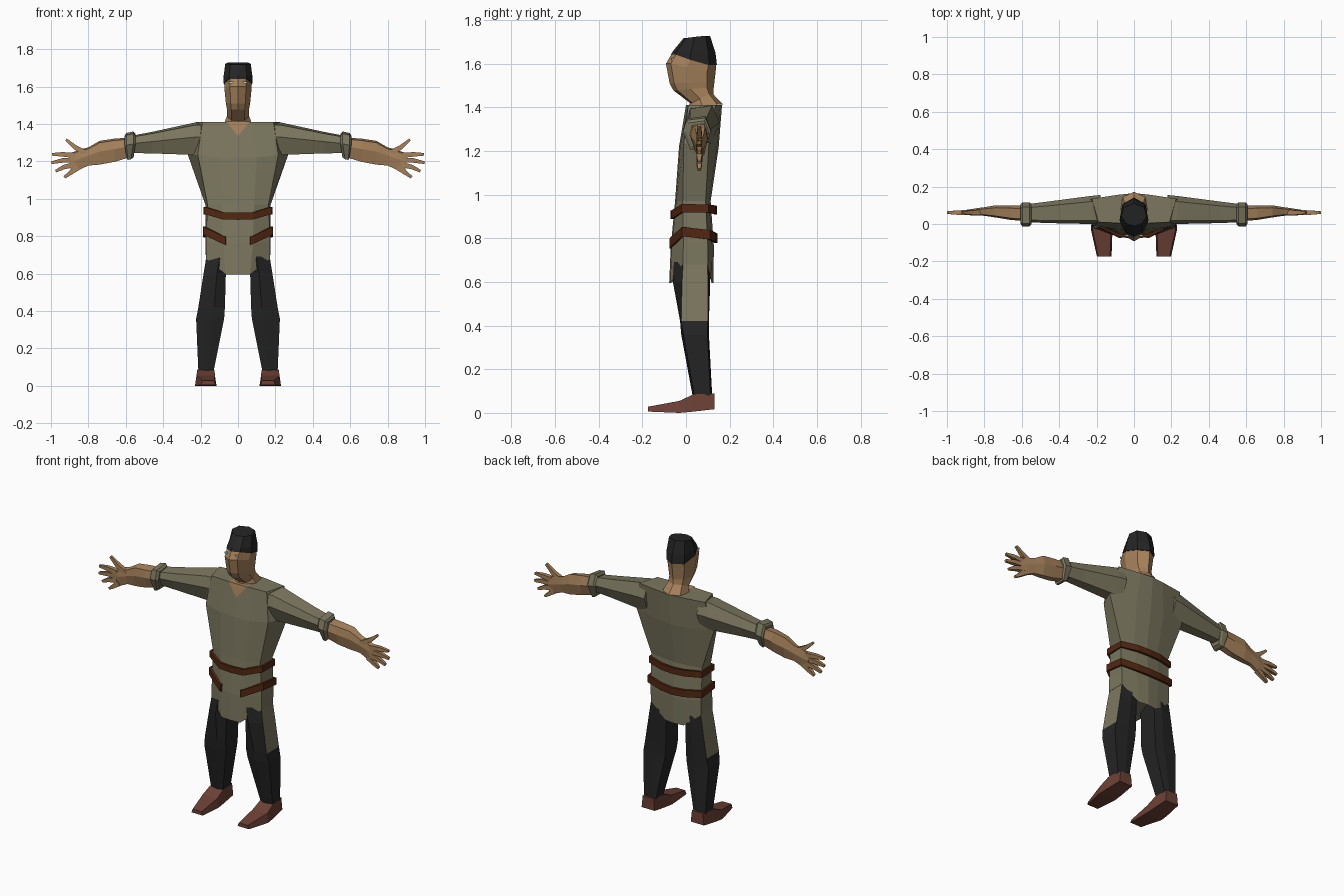
import bpy, bmesh
from mathutils import Vector

if "Cube" in bpy.data.objects:
    bpy.data.objects.remove(bpy.data.objects["Cube"])


def material(name, r, g, b):
    m = bpy.data.materials.new(name)
    m.diffuse_color = (r, g, b, 1)
    m.use_nodes = True
    m.node_tree.nodes["Principled BSDF"].inputs["Base Color"].default_value = m.diffuse_color
    return m


OLIVE = material("olive cloth", .20, .185, .115)
SKIN = material("skin", .38, .22, .105)
DARK = material("dark cloth", .018, .018, .019)
SHOE = material("shoe leather", .15, .052, .036)
BELT = material("belt leather", .085, .02, .006)
WHITE = material("eye white", .75, .75, .72)


def finish(name, bm, mats, mirror=False):
    bmesh.ops.recalc_face_normals(bm, faces=bm.faces[:])
    me = bpy.data.meshes.new(name)
    bm.to_mesh(me)
    bm.free()
    ob = bpy.data.objects.new(name, me)
    bpy.context.collection.objects.link(ob)
    for m in mats:
        me.materials.append(m)
    if mirror:
        ob.modifiers.new("mirror", 'MIRROR').merge_threshold = .0005
    return ob


def loft(name, rings, mats, mirror=False, second=None):
    """Skin closed rings; second(i, j) picks faces using the second material."""
    bm = bmesh.new()
    vs = [[bm.verts.new(p) for p in r] for r in rings]
    n = len(vs[0])
    for i in range(len(vs) - 1):
        for j in range(n):
            k = (j + 1) % n
            f = bm.faces.new((vs[i][j], vs[i][k], vs[i + 1][k], vs[i + 1][j]))
            if second and second(i, j):
                f.material_index = 1
    bm.faces.new(vs[0])
    bm.faces.new(vs[-1])
    return finish(name, bm, mats, mirror)


def symmetric(half):
    """Close a half outline that starts and ends at x = 0."""
    return half + [(-x, y, z) for x, y, z in half[-2:0:-1]]


# Tunic body
def torso_ring(zc, zs, yf, yb, xa, xf, ysf, xb, ysb):
    return symmetric([(0, yf, zc), (xa, yf + .005, zc), (xf, ysf, zs),
                      (xb, ysb, zs), (xa, yb - .008, zc), (0, yb, zc)])


loft("tunic_body", [torso_ring(*r) for r in (
    (.595, .68, -.077, .125, .065, .172, -.015, .172, .10),
    (.76, .77, -.07, .128, .08, .172, -.012, .174, .10),
    (.97, .97, -.05, .113, .085, .163, -.015, .175, .09),
    (1.22, 1.235, -.032, .15, .10, .215, -.01, .268, .105),
    (1.41, 1.41, .0, .165, .08, .19, .01, .225, .135))], [OLIVE])


# Sleeves, rolled cuffs, forearms with palms
def arm_ring(x, zb, zt, yf, yb, slant=0):
    h, w = zt - zb, yb - yf
    return [(x, yf + .12 * w, zt - .08 * h), (x, yf, zt - .45 * h),
            (x + slant, yf + .25 * w, zb), (x + slant, yb - .25 * w, zb),
            (x, yb, zt - .45 * h), (x, yb - .2 * w, zt)]


loft("sleeve", [arm_ring(*r) for r in (
    (.18, 1.235, 1.41, .0, .155), (.23, 1.235, 1.408, .0, .15),
    (.46, 1.243, 1.358, .005, .12), (.58, 1.245, 1.335, .01, .105))], [OLIVE], True)
loft("cuff", [arm_ring(*r) for r in (
    (.548, 1.222, 1.347, .0, .108, .01), (.56, 1.212, 1.36, -.014, .116, .012),
    (.597, 1.208, 1.352, -.014, .116, -.008),
    (.606, 1.222, 1.338, .0, .105, -.01))], [OLIVE], True)
loft("forearm_and_palm", [arm_ring(*r) for r in (
    (.57, 1.225, 1.328, .015, .10), (.66, 1.198, 1.322, .022, .10),
    (.74, 1.183, 1.31, .035, .10), (.80, 1.178, 1.275, .044, .09),
    (.85, 1.155, 1.262, .045, .083), (.895, 1.15, 1.245, .048, .076))], [SKIN], True)


# Fingers and thumb
def finger(name, pts):
    rings = []
    for i, (x, z) in enumerate(pts):
        a, b = pts[max(i - 1, 0)], pts[min(i + 1, len(pts) - 1)]
        t = Vector((b[0] - a[0], b[1] - a[1])).normalized()
        r = (.014, .012, .007)[i]
        dx, dz = -t.y * r, t.x * r
        rings.append([(x + dx, .061 - r, z + dz), (x + dx, .061 + r, z + dz),
                      (x - dx, .061 + r, z - dz), (x - dx, .061 - r, z - dz)])
    loft(name, rings, [SKIN], True)


finger("thumb", [(.81, 1.243), (.87, 1.275), (.92, 1.317)])
finger("index_finger", [(.87, 1.232), (.94, 1.238), (.995, 1.238)])
finger("middle_finger", [(.87, 1.208), (.94, 1.205), (.998, 1.193)])
finger("ring_finger", [(.87, 1.184), (.93, 1.17), (.975, 1.148)])
finger("little_finger", [(.855, 1.167), (.895, 1.14), (.928, 1.115)])


# Trouser legs, with the tunic's long side panels
def leg_ring(z, xi, xo, yf, yof, yob, yb):
    m = xi + .4 * (xo - xi)
    return [(xi, yof, z), (m, yf, z), (xo, yof, z), (xo, yob, z), (m, yb, z), (xi, yob, z)]


loft("trouser_leg", [leg_ring(*r) for r in (
    (.70, .045, .168, -.055, -.012, .099, .112),
    (.60, .065, .184, -.06, -.018, .10, .111),
    (.42, .07, .212, -.027, -.022, .10, .105),
    (.36, .074, .224, -.022, -.012, .098, .105),
    (.08, .13, .212, .03, .038, .112, .12))],
    [DARK, OLIVE], True, lambda i, j: i < 2 and j == 2)

# Shoes
loft("shoe", [[(a, y, zb), (b, y, zb), (b - .008, y, zt), (a + .008, y, zt)]
              for y, a, b, zb, zt in (
    (-.175, .12, .198, .006, .028), (-.03, .115, .23, .0, .055),
    (.035, .118, .226, .006, .085), (.13, .124, .215, .017, .09))], [SHOE], True)


# Head and cap
def head_ring(zf, zb, yf, yb, hw):
    zm, d = (zf + zb) / 2, yb - yf
    return symmetric([(0, yf, zf), (.6 * hw, yf + .1 * d, zf), (hw, yf + .42 * d, zm),
                      (.8 * hw, yb - .17 * d, zb), (0, yb, zb)])


loft("head_and_neck", [head_ring(*r) for r in (
    (1.39, 1.412, .005, .172, .075), (1.42, 1.46, .018, .125, .06),
    (1.478, 1.49, -.058, .127, .06), (1.51, 1.515, -.075, .13, .065),
    (1.60, 1.565, -.092, .136, .072), (1.65, 1.60, -.063, .139, .072))], [SKIN])
loft("cap", [head_ring(*r) for r in (
    (1.642, 1.593, -.069, .142, .077), (1.66, 1.65, -.058, .135, .077),
    (1.718, 1.728, -.01, .11, .068))], [DARK])

# Eyes
bm = bmesh.new()
for s in (-1, 1):
    r = bmesh.ops.create_cube(bm, size=1)["verts"]
    bmesh.ops.scale(bm, vec=(.024, .006, .01), verts=r)
    bmesh.ops.translate(bm, vec=(s * .035, -.063, 1.622), verts=r)
finish("eyes", bm, [WHITE])

# Bare skin in the open collar
bm = bmesh.new()
l, r, t, bl, br = [bm.verts.new(p) for p in (
    (-.062, -.002, 1.413), (.062, -.002, 1.413), (0, -.019, 1.335),
    (-.062, .06, 1.414), (.062, .06, 1.414))]
bm.faces.new((l, t, r))
bm.faces.new((l, r, br, bl))
finish("open_collar", bm, [SKIN])


# Belts: half paths around the waist, mirrored
def belt(name, path, height):
    bm = bmesh.new()
    top = [bm.verts.new((x, y, z)) for x, y, z in path]
    low = [bm.verts.new((x, y, z - height)) for x, y, z in path]
    for i in range(len(path) - 1):
        bm.faces.new((low[i], low[i + 1], top[i + 1], top[i]))
    ob = finish(name, bm, [BELT], True)
    s = ob.modifiers.new("thickness", 'SOLIDIFY')
    s.thickness, s.offset = .014, 0


belt("upper_belt", [(0, -.065, .926), (.08, -.06, .928), (.176, -.016, .957),
                    (.178, .10, .955), (.08, .13, .95), (0, .136, .948)], .038)
belt("lower_belt", [(.065, -.069, .797), (.08, -.067, .802), (.182, -.015, .852),
                    (.182, .106, .838), (.08, .13, .826), (0, .137, .822)], .043)
